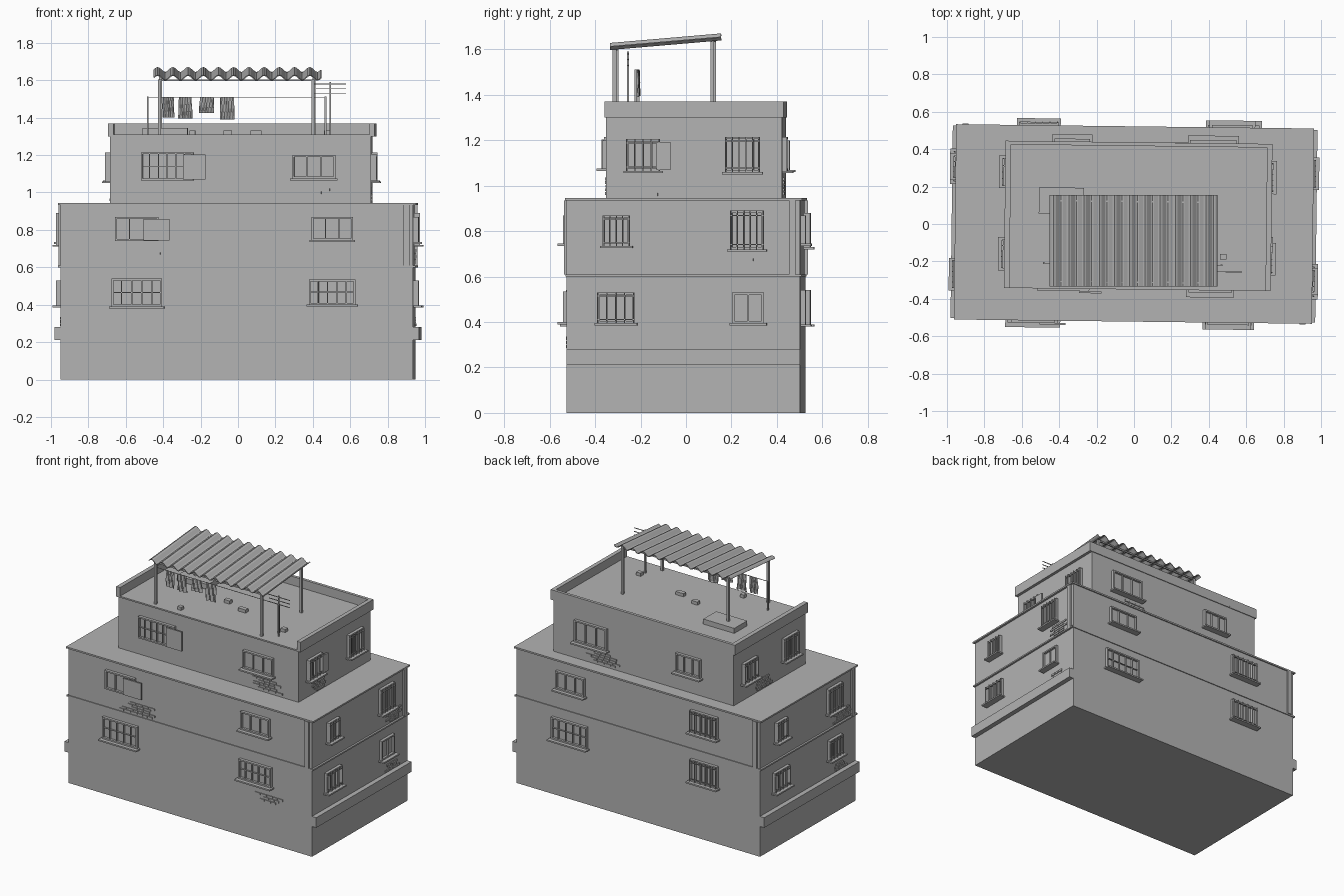
import bpy, bmesh, math, random
from mathutils import Matrix, Vector

random.seed(4)
if "Cube" in bpy.data.objects:
    bpy.data.objects.remove(bpy.data.objects["Cube"])

GREY = (0.45, 0.45, 0.45, 1)
mat = bpy.data.materials.new("plain grey")
mat.use_nodes = True
mat.diffuse_color = GREY
mat.node_tree.nodes["Principled BSDF"].inputs["Base Color"].default_value = GREY

TURN = Matrix.Rotation(-0.012, 4, "Z")  # the house stands slightly askew


def finish(name, bm, matrix=TURN):
    mesh = bpy.data.meshes.new(name)
    bm.to_mesh(mesh)
    bm.free()
    mesh.materials.append(mat)
    obj = bpy.data.objects.new(name, mesh)
    obj.matrix_world = matrix
    bpy.context.collection.objects.link(obj)
    return obj


def add_box(bm, x0, x1, y0, y1, z0, z1):
    size = Matrix.Diagonal((x1 - x0, y1 - y0, z1 - z0, 1))
    mid = Matrix.Translation(((x0 + x1) / 2, (y0 + y1) / 2, (z0 + z1) / 2))
    bmesh.ops.create_cube(bm, size=1, matrix=mid @ size)


def boxes(name, *items, matrix=TURN):
    bm = bmesh.new()
    for item in items:
        add_box(bm, *item)
    return finish(name, bm, matrix)


def post(name, x, y, z0, z1, r):
    return boxes(name, (x - r, x + r, y - r, y + r, z0, z1))


# Main volumes
HX, HY = 0.942, 0.514
X0, X1, Y0, Y1 = -0.68, 0.715, -0.343, 0.432
boxes("lower_storeys", (-HX, HX, -HY, HY, 0, 0.936))
for side in (-1, 1):
    a, b = sorted((side * HX, side * 0.975))
    boxes("base_ledge", (a, b, -HY, HY, 0.21, 0.28))
boxes("floor_band", (-0.955, 0.955, -0.52, 0.52, 0.6, 0.61))
boxes("lower_roof", (-0.957, 0.957, -0.522, 0.522, 0.934, 0.945))
boxes("top_storey", (X0, X1, Y0, Y1, 0.945, 1.305))

# Upper roof with parapets on three sides
P0, P1, Q0, Q1 = -0.692, 0.735, -0.35, 0.437
boxes("upper_roof", (P0, P1, Q0, Q1, 1.3, 1.31))
boxes("parapet", (P0, P0 + 0.03, Q0, Q1, 1.31, 1.37),
      (P1 - 0.028, P1, Q0, Q1, 1.31, 1.37),
      (P0 + 0.03, P1 - 0.028, Q1 - 0.02, Q1, 1.31, 1.37))

# Each wall: local x runs right along the wall, local -y points outwards
ANGLE = {"front": 0, "right": 90, "back": 180, "left": 270}
LOW = {"front": HY, "right": HX, "back": HY, "left": HX}
TOP = {"front": -Y0, "right": X1, "back": Y1, "left": -X0}


def wall(side, z):
    out = (TOP if z > 0.94 else LOW)[side]
    return (TURN @ Matrix.Rotation(math.radians(ANGLE[side]), 4, "Z")
            @ Matrix.Translation((0, -out, 0)))


def window(side, a, b, z0, z1, panes, sill=True, barred=False, shutter=None):
    t, d = 0.01, 0.02
    parts = [(a, a + t, -d, 0, z0, z1), (b - t, b, -d, 0, z0, z1),
             (a, b, -d, 0, z1 - t, z1), (a, b, -d, 0, z0, z0 + t),
             (a, b, -0.004, 0, z0, z1)]
    for i in range(1, panes):
        x = a + (b - a) * i / panes
        parts.append((x - 0.003, x + 0.003, -0.016, 0, z0, z1))
    if panes > 3 and not barred:
        z = z0 + (z1 - z0) * 0.5
        parts.append((a, b, -0.014, 0, z - 0.002, z + 0.002))
    if barred:
        for k in (0.12, 0.88):
            z = z0 + (z1 - z0) * k
            parts.append((a, b, -0.026, -0.02, z - 0.002, z + 0.002))
        for i in range(panes + 1):
            x = a + t / 2 + (b - a - t) * i / panes
            parts.append((x - 0.002, x + 0.002, -0.028, -0.02, z0, z1))
    if sill:
        parts.append((a - 0.012, b + 0.012, -0.045, 0, z0 - 0.01, z0))
    m = wall(side, z0)
    boxes(side + "_window", *parts, matrix=m)
    if shutter:
        boxes(side + "_shutter", (*shutter, -0.03, -0.02, z0 + 0.004, z1 - 0.012), matrix=m)


def bricks(side, a, b, z0, z1):
    bm = bmesh.new()
    rows = max(3, round((z1 - z0) / 0.017))
    h = (z1 - z0) / rows
    for r in range(rows):
        x = a + random.uniform(0, 0.35) * (b - a)
        end = b - random.uniform(0, 0.3) * (b - a)
        while x < end:
            w = random.uniform(0.03, 0.05)
            add_box(bm, x, x + w, -0.006, 0, z0 + r * h, z0 + r * h + h * 0.75)
            x += w + 0.004
    finish(side + "_exposed_bricks", bm, wall(side, z0))


# Front windows
window("front", -0.67, -0.4, 0.39, 0.54, 5)
window("front", 0.385, 0.635, 0.4, 0.535, 5)
window("front", -0.65, -0.42, 0.74, 0.87, 3, False, shutter=(-0.5, -0.36))
window("front", 0.4, 0.62, 0.745, 0.87, 3)
window("front", -0.515, -0.235, 1.065, 1.215, 6, False, shutter=(-0.29, -0.17))
window("front", 0.295, 0.525, 1.075, 1.2, 3)

# Windows on the two ends
for side in ("right", "left"):
    s = side == "right"
    window(side, -0.38, -0.215, 0.395, 0.53, 4, barred=True)
    window(side, 0.215, 0.355, 0.395, 0.53, 2 if s else 4, barred=not s)
    window(side, -0.355, -0.235, 0.735, 0.87, 4, barred=True)
    window(side, 0.205, 0.355, 0.72, 0.89, 5, barred=True)
    c = 0 if s else -0.09
    window(side, c - 0.255, c - 0.105, 1.065, 1.205, 4, barred=True,
           shutter=(-0.12, -0.06) if s else None)
    window(side, c + 0.18, c + 0.335, 1.06, 1.215, 5, barred=True)
    bricks(side, 0.265, 0.4, 0.285, 0.34)
    bricks(side, 0.265, 0.435, 0.62, 0.7)
    bricks(side, -0.2, -0.045, 0.955, 1.03)

# Back windows
window("back", -0.665, -0.39, 0.39, 0.54, 5)
window("back", 0.41, 0.62, 0.39, 0.54, 5, barred=True)
window("back", -0.63, -0.41, 0.745, 0.87, 3)
window("back", 0.41, 0.62, 0.73, 0.88, 5, barred=True)
window("back", -0.545, -0.295, 1.065, 1.215, 3)
window("back", 0.24, 0.43, 1.07, 1.2, 3)

# Bare brick patches on the long walls
bricks("front", -0.55, -0.28, 0.62, 0.7)
bricks("front", 0.36, 0.6, 0.96, 1.04)
bricks("front", 0.5, 0.72, 0.285, 0.34)
bricks("back", -0.47, -0.22, 0.96, 1.04)

# Downpipe at the right end of each lower wall
for side in ANGLE:
    end = HX if side in ("front", "back") else HY
    boxes(side + "_downpipe", (end - 0.05, end - 0.02, -0.012, 0, 0.61, 0.934),
          matrix=wall(side, 0.6))

# Corrugated canopy sheet, sloping up towards the back
bm = bmesh.new()
WAVES, STEPS = 11, 8
rows = []
for y, z in ((-0.335, 1.613), (0.155, 1.655)):
    n = WAVES * STEPS
    rows.append([bm.verts.new((-0.45 + 0.895 * i / n, y,
                               z + 0.013 * math.sin(math.tau * i / STEPS))) for i in range(n + 1)])
for i in range(WAVES * STEPS):
    bm.faces.new((rows[0][i], rows[0][i + 1], rows[1][i + 1], rows[1][i]))
canopy = finish("canopy_sheet", bm, Matrix())
solid = canopy.modifiers.new("thickness", "SOLIDIFY")
solid.thickness = 0.005
solid.offset = 0

# Canopy posts and beams
for x in (-0.415, 0.405):
    post("canopy_post", x, -0.31, 1.31, 1.605, 0.008)
    post("canopy_post", x, 0.12, 1.31, 1.643, 0.008)
boxes("canopy_beam", (-0.42, 0.41, -0.314, -0.306, 1.595, 1.605),
      (-0.42, 0.41, 0.116, 0.124, 1.633, 1.643))

# Washing line with four garments
LINE_Y = -0.215
for x in (-0.48, 0.47):
    post("line_pole", x, LINE_Y, 1.31, 1.512, 0.005)
boxes("washing_line", (-0.48, 0.47, LINE_Y - 0.0015, LINE_Y + 0.0015, 1.508, 1.511))
for x, w, drop in ((-0.37, 0.065, 0.11), (-0.28, 0.075, 0.115), (-0.165, 0.08, 0.085), (-0.055, 0.08, 0.12)):
    bm = bmesh.new()
    bmesh.ops.create_grid(bm, x_segments=10, y_segments=6, size=0.5)
    for v in bm.verts:
        u, t = v.co.x, v.co.y + 0.5
        fold = 0.008 * (1 - 0.5 * t) * math.sin(u * 15 + t * 4 + x * 40)
        v.co = Vector((x + w * u * (1 - 0.1 * t), LINE_Y + fold, 1.51 - drop * (1 - t)))
    cloth = finish("garment", bm)
    cloth.modifiers.new("thickness", "SOLIDIFY").thickness = 0.003

# Aerial
post("aerial_mast", 0.495, -0.25, 1.31, 1.59, 0.004)
for z, a, b in ((1.58, 0.41, 0.58), (1.555, 0.42, 0.58), (1.53, 0.41, 0.58)):
    boxes("aerial_arm", (a, b, -0.252, -0.248, z - 0.002, z + 0.002))

# Roof hatch and loose blocks
boxes("roof_hatch", (-0.51, -0.27, 0.05, 0.19, 1.31, 1.345))
for x, y, w in ((-0.24, -0.285, 0.03), (-0.055, -0.03, 0.045), (0.097, -0.08, 0.06), (0.48, -0.17, 0.035)):
    boxes("loose_block", (x - w / 2, x + w / 2, y - 0.015, y + 0.015, 1.31, 1.332))
